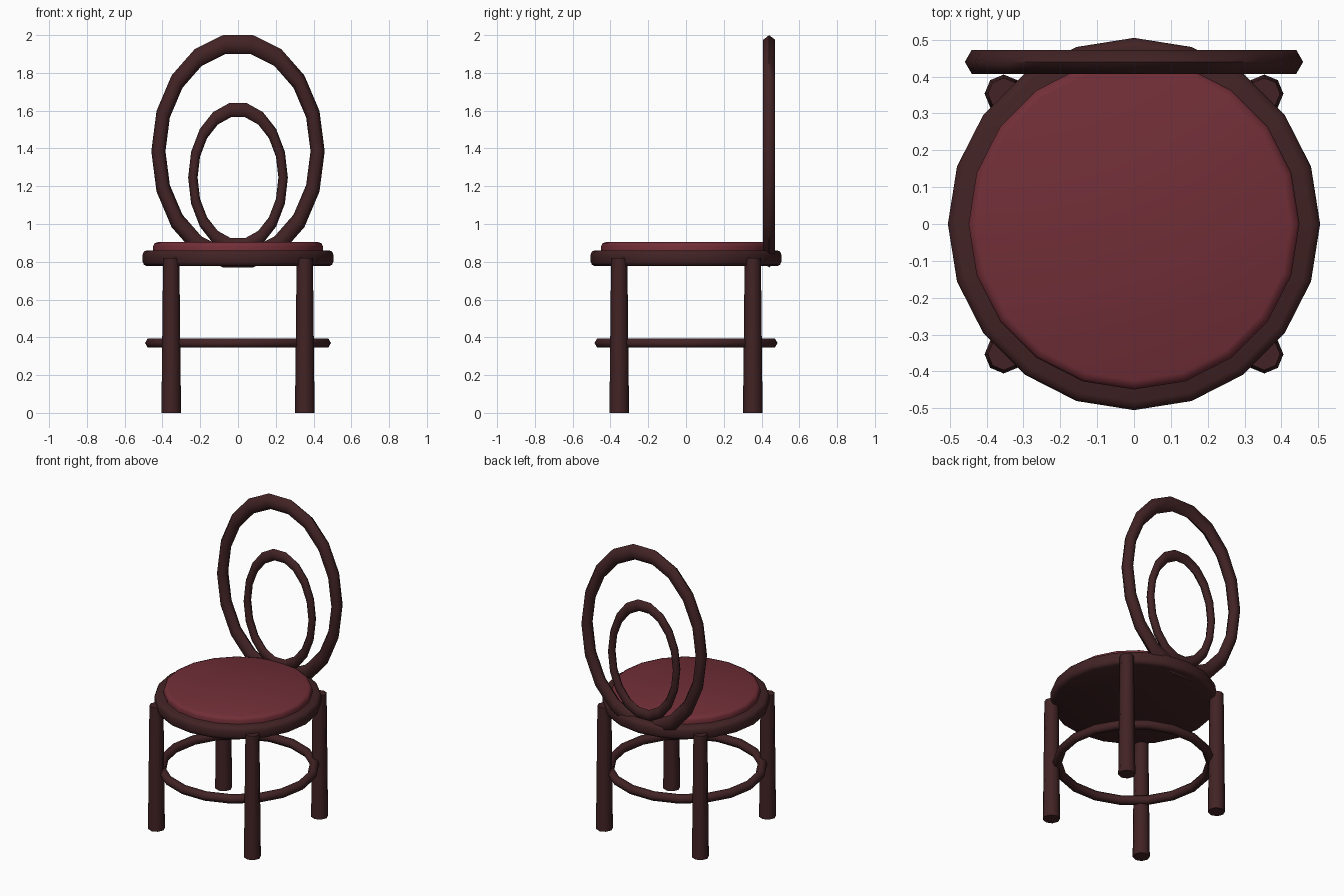
import bpy, math
from math import cos, sin, pi

if "Cube" in bpy.data.objects:
    bpy.data.objects.remove(bpy.data.objects["Cube"])


def material(name, color):
    m = bpy.data.materials.new(name)
    m.diffuse_color = (*color, 1)
    m.use_nodes = True
    m.node_tree.nodes["Principled BSDF"].inputs["Base Color"].default_value = m.diffuse_color
    return m


wood = material("dark wood", (0.054, 0.0165, 0.018))
fabric = material("red fabric", (0.168, 0.028, 0.039))


def finish(obj, name, mat):
    obj.name = name
    obj.data.materials.append(mat)
    bpy.ops.object.select_all(action='DESELECT')
    obj.select_set(True)
    bpy.context.view_layer.objects.active = obj
    bpy.ops.object.transform_apply(location=True, rotation=True, scale=True)
    bpy.ops.object.shade_smooth_by_angle(angle=math.radians(65))


def lathe(name, profile, sides, mat, loc=(0, 0, 0)):
    """Closed solid turned from (radius, height) points, bottom to top."""
    verts = [(r * cos(2 * pi * i / sides), r * sin(2 * pi * i / sides), z)
             for r, z in profile for i in range(sides)]
    faces = [tuple(reversed(range(sides))),
             tuple(range(len(verts) - sides, len(verts)))]
    for k in range(len(profile) - 1):
        for i in range(sides):
            j = (i + 1) % sides
            faces.append((k * sides + i, k * sides + j,
                          (k + 1) * sides + j, (k + 1) * sides + i))
    mesh = bpy.data.meshes.new(name)
    mesh.from_pydata(verts, [], faces)
    obj = bpy.data.objects.new(name, mesh)
    obj.location = loc
    bpy.context.collection.objects.link(obj)
    finish(obj, name, mat)


def ring(name, loc, major, minor, upright=False, stretch=1):
    """Six-sided tube bent to a ring, optionally standing and stretched upward."""
    bpy.ops.mesh.primitive_torus_add(
        location=loc, major_segments=18, minor_segments=6,
        major_radius=major, minor_radius=minor,
        rotation=(pi / 2 if upright else 0, 0, 0))
    obj = bpy.context.object
    obj.scale = (1, stretch, 1)
    finish(obj, name, wood)


# Seat frame and cushion with rounded rims
lathe("seat_frame", [(0.482, 0.777), (0.498, 0.784), (0.505, 0.80),
                     (0.505, 0.838), (0.498, 0.854), (0.482, 0.861)], 20, wood)
lathe("seat_cushion", [(0.449, 0.85), (0.449, 0.882), (0.443, 0.897),
                       (0.425, 0.904)], 20, fabric)

# Tapered legs
for x, sx in ((-0.3535, "left"), (0.3535, "right")):
    for y, sy in ((-0.3535, "front"), (0.3535, "back")):
        lathe(f"{sy}_{sx}_leg", [(0.052, 0), (0.043, 0.82)], 8, wood, (x, y, 0))

# Stretcher ring between the legs
ring("stretcher_ring", (0, 0, 0.37), 0.463, 0.029)

# Oval backrest hoops
ring("outer_back_hoop", (0, 0.44, 1.385), 0.4215, 0.0375, True, 1.36)
ring("inner_back_hoop", (0, 0.44, 1.245), 0.239, 0.025, True, 1.52)
